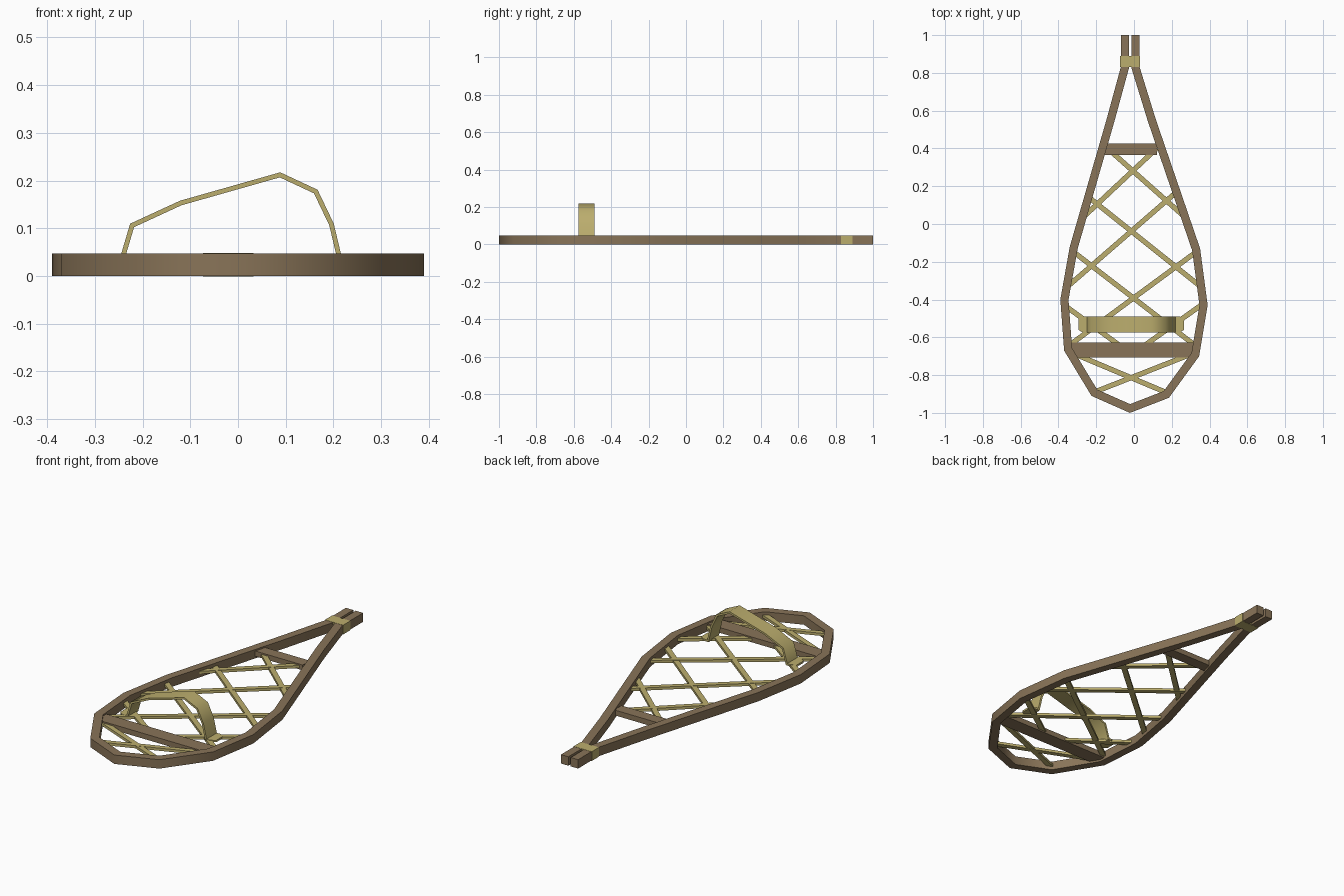
import bpy
import bmesh
import math
from mathutils import Vector, Matrix

cube = bpy.data.objects.get("Cube")
if cube:
    bpy.data.objects.remove(cube, do_unlink=True)


def material(name, rgb):
    mat = bpy.data.materials.new(name)
    mat.use_nodes = True
    mat.diffuse_color = (*rgb, 1)
    mat.node_tree.nodes["Principled BSDF"].inputs["Base Color"].default_value = (*rgb, 1)
    return mat


WOOD = material("brown wood", (0.25, 0.175, 0.098))
HIDE = material("tan rawhide", (0.5, 0.42, 0.155))


def finish(name, bm, mat, smooth=False):
    bmesh.ops.recalc_face_normals(bm, faces=bm.faces)
    mesh = bpy.data.meshes.new(name)
    bm.to_mesh(mesh)
    bm.free()
    mesh.materials.append(mat)
    obj = bpy.data.objects.new(name, mesh)
    bpy.context.collection.objects.link(obj)
    if smooth:
        bpy.ops.object.select_all(action="DESELECT")
        obj.select_set(True)
        bpy.context.view_layer.objects.active = obj
        bpy.ops.object.shade_smooth_by_angle(angle=math.radians(60))
    return obj


def offset(path, dist):
    """Mitred parallel copy of an open 2D path, to its left."""
    pts = [Vector(p) for p in path]
    dirs = [(b - a).normalized() for a, b in zip(pts, pts[1:])]
    out = []
    for i, p in enumerate(pts):
        d0, d1 = dirs[max(i - 1, 0)], dirs[min(i, len(dirs) - 1)]
        n0, n1 = Vector((-d0.y, d0.x)), Vector((-d1.y, d1.x))
        m = (n0 + n1).normalized()
        out.append(p + m * dist / m.dot(n0))
    return out


def sweep(name, side_a, side_b, place, spans, mat):
    """Bar between two parallel paths; place maps a 2D point and depth to 3D."""
    bm = bmesh.new()
    rings = []
    for a, b, (lo, hi) in zip(side_a, side_b, spans):
        corners = ((a, lo), (b, lo), (b, hi), (a, hi))
        rings.append([bm.verts.new(place(p, d)) for p, d in corners])
    for r, s in zip(rings, rings[1:]):
        for i in range(4):
            j = (i + 1) % 4
            bm.faces.new((r[i], r[j], s[j], s[i]))
    bm.faces.new(rings[0])
    bm.faces.new(rings[-1])
    return finish(name, bm, mat, True)


def box(name, center, size, mat, angle=0):
    bm = bmesh.new()
    bmesh.ops.create_cube(bm, size=1, matrix=Matrix.Translation(center)
                          @ Matrix.Rotation(angle, 4, "Z")
                          @ Matrix.Diagonal((*size, 1)))
    return finish(name, bm, mat)


# Bent wooden frame, from the left tail round the toe to the right tail
outer = [(-0.07, 1), (-0.07, 0.83), (-0.145, 0.555), (-0.34, -0.12), (-0.39, -0.4),
         (-0.37, -0.67), (-0.225, -0.91), (-0.022, -1), (0.185, -0.92), (0.345, -0.7),
         (0.39, -0.43), (0.35, -0.13), (0.115, 0.555), (0.03, 0.83), (0.03, 1)]
sweep("frame", outer, offset(outer, 0.043), lambda p, d: (p[0], p[1], d),
      [(0, 0.047)] * len(outer), WOOD)

# Binding round the tail
box("tail_binding", (-0.02, 0.86, 0.0235), (0.106, 0.06, 0.049), HIDE)

# Wooden crossbars
box("upper_crossbar", (-0.018, 0.395, 0.025), (0.28, 0.06, 0.028), WOOD)
box("lower_crossbar", (-0.012, -0.667, 0.025), (0.65, 0.078, 0.028), WOOD)

# Crossed lacing
laces = [(-0.14, 0.4, 0.26, 0.045), (0.12, 0.4, -0.27, 0.035),
         (-0.25, 0.15, 0.345, -0.325), (0.22, 0.165, -0.345, -0.325),
         (-0.33, -0.14, 0.32, -0.64), (0.34, -0.14, -0.34, -0.64),
         (-0.355, -0.44, -0.08, -0.64), (0.355, -0.43, 0.06, -0.64),
         (-0.31, -0.69, 0.19, -0.9), (0.3, -0.69, -0.21, -0.89)]
for i, (x0, y0, x1, y1) in enumerate(laces):
    mid = ((x0 + x1) / 2, (y0 + y1) / 2, 0.024 + 0.001 * (i % 2))
    length = math.hypot(x1 - x0, y1 - y0)
    box(f"lace_{i + 1}", mid, (length, 0.027, 0.014), HIDE, math.atan2(y1 - y0, x1 - x0))

# Arched foot strap with a flared tab at each end
arch = [(-0.295, 0.028), (-0.27, 0.028), (-0.245, 0.028), (-0.222, 0.106), (-0.12, 0.153),
        (0.088, 0.212), (0.163, 0.177), (0.196, 0.108), (0.215, 0.028), (0.24, 0.028),
        (0.265, 0.028)]
wide, tab = (-0.575, -0.489), (-0.56, -0.504)
spans = [tab] + [wide] * (len(arch) - 2) + [tab]
sweep("foot_strap", offset(arch, 0.005), offset(arch, -0.005),
      lambda p, d: (p[0], d, p[1]), spans, HIDE)
